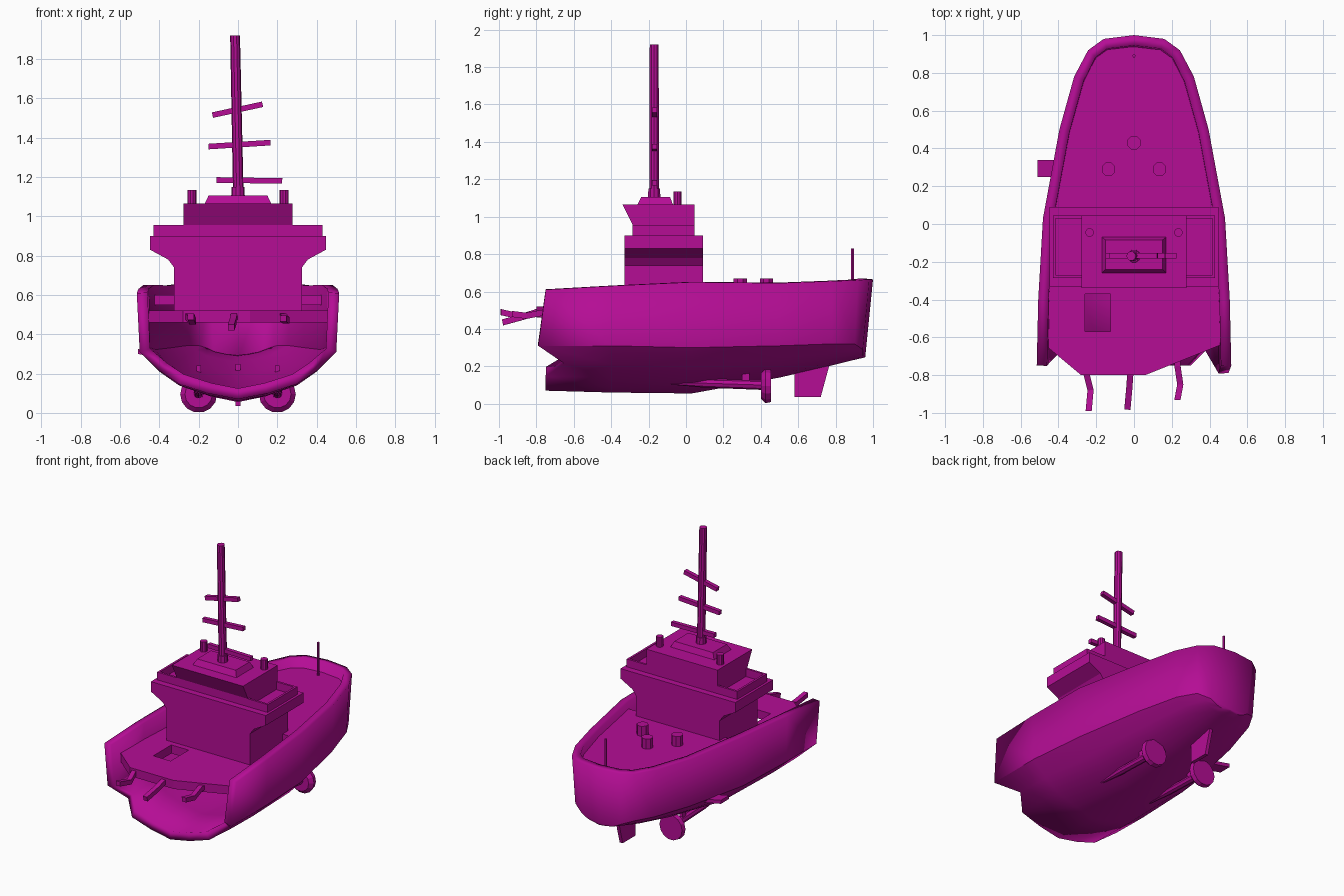
import bpy, bmesh, math
from mathutils import Vector

cube = bpy.data.objects.get("Cube")
if cube:
    bpy.data.objects.remove(cube, do_unlink=True)

paint = bpy.data.materials.new("magenta paint")
paint.use_nodes = True
COLOUR = (0.46, 0.004, 0.30, 1)
paint.diffuse_color = COLOUR
paint.node_tree.nodes["Principled BSDF"].inputs["Base Color"].default_value = COLOUR


def finish(name, bm, recalc=True, smooth=False):
    if recalc:
        bmesh.ops.recalc_face_normals(bm, faces=bm.faces)
    me = bpy.data.meshes.new(name)
    bm.to_mesh(me)
    bm.free()
    me.materials.append(paint)
    ob = bpy.data.objects.new(name, me)
    bpy.context.collection.objects.link(ob)
    if smooth:
        bpy.ops.object.select_all(action='DESELECT')
        ob.select_set(True)
        bpy.context.view_layer.objects.active = ob
        bpy.ops.object.shade_smooth_by_angle(angle=math.radians(35))
    return ob


def loft(name, rings, smooth=False):
    """Closed skin through rings of equal point count, capped at both ends."""
    bm = bmesh.new()
    vs = [[bm.verts.new(p) for p in r] for r in rings]
    n = len(vs[0])
    for a, b in zip(vs, vs[1:]):
        for i in range(n):
            bm.faces.new((a[i], a[(i + 1) % n], b[(i + 1) % n], b[i]))
    bm.faces.new(vs[0])
    bm.faces.new(vs[-1])
    return finish(name, bm, smooth=smooth)


def prism(name, outline, axis, lo, hi):
    """Extrude a 2D outline along one axis."""
    def place(p, d):
        q = list(p)
        q.insert(axis, d)
        return q
    return loft(name, [[place(p, d) for p in outline] for d in (lo, hi)])


def box(name, x0, x1, y0, y1, z0, z1):
    return prism(name, [(x0, y0), (x1, y0), (x1, y1), (x0, y1)], 2, z0, z1)


def tube(name, points, radii, sides=12, turn=0.0, smooth=False):
    """Sweep a regular polygon along a path of points."""
    pts = [Vector(p) for p in points]
    d = (pts[-1] - pts[0]).normalized()
    u = d.cross(Vector((0, 1, 0) if abs(d.y) < 0.7 else (0, 0, 1))).normalized()
    v = d.cross(u)
    ang = [2 * math.pi * i / sides + turn for i in range(sides)]
    return loft(name, [[p + r * (u * math.cos(a) + v * math.sin(a)) for a in ang]
                       for p, r in zip(pts, radii)], smooth)


# Hull stations: y, rim half width, rim z, chine half width, chine z, keel z
STATIONS = [
    (-.75, .515, .61, .50, .31, .07),
    (-.40, .507, .63, .50, .31, .06),
    (.03, .482, .65, .47, .30, .055),
    (.50, .395, .645, .38, .31, .14),
    (.78, .317, .655, .30, .32, .205),
    (.92, .243, .66, .23, .32, .235),
    (.98, .16, .665, .15, .29, .245),
    (1.0, 0, .665, 0, .265, .25)]
BILGE = [(1, 1), (.8, .6), (.6, .32), (.3, .12), (0, 0)]


def section(i, s):
    y, w, zt, wc, zc, zk = STATIONS[i]
    pts = [Vector((s * w, y, zt))]
    for fw, fz in BILGE:
        rake = -.04 * max(0, (y - .85) / .15)
        pts.append(Vector((s * wc * fw, y + rake, zk + (zc - zk) * fz)))
    if i == 0:  # ragged broken end
        pts[1].y += -.04 if s > 0 else .015
        pts[2].y += .1
    return pts


bm = bmesh.new()
for s in (1, -1):
    cols = [[bm.verts.new(p) for p in section(i, s)] for i in range(len(STATIONS))]
    for a, b in zip(cols, cols[1:]):
        for j in range(len(a) - 1):
            quad = (a[j], a[j + 1], b[j + 1], b[j])
            bm.faces.new(quad[::-1] if s < 0 else quad)
bmesh.ops.remove_doubles(bm, verts=bm.verts, dist=0.0005)
bm.normal_update()
side = max(bm.faces, key=lambda f: f.calc_center_median().x)
if side.normal.x < 0:
    bmesh.ops.reverse_faces(bm, faces=bm.faces)
hull = finish("hull", bm, recalc=False, smooth=True)
shell = hull.modifiers.new("plating", 'SOLIDIFY')
shell.thickness = .055
shell.offset = -1
hull.modifiers.move(len(hull.modifiers) - 1, 0)

# Decks
foredeck = prism("lower_deck", [(-.46, -.65), (-.28, -.8), (.06, -.8), (.46, -.64),
                                (.44, .1), (-.44, .1)], 2, .46, .52)
hatch = box("hatch_cutter", -.26, -.125, -.57, -.37, .4, .6)
hatch.hide_render = True
hatch.hide_viewport = True
cut = foredeck.modifiers.new("hatch", 'BOOLEAN')
cut.object = hatch
cut.solver = 'EXACT'
half = [(.45, .03), (.365, .5), (.285, .78), (.215, .9), (.14, .95)]
prism("raised_deck", half + [(-x, y) for x, y in half[::-1]], 2, .55, .60)

# Deckhouse with flared bridge wings
flare = [(.325, .50), (.325, .74), (.355, .78), (.447, .83), (.447, .90)]
prism("deckhouse", flare + [(-x, z) for x, z in flare[::-1]], 1, -.33, .09)
prism("wheelhouse", [(-.285, .89), (-.285, .955), (-.34, 1.065), (.045, 1.065), (.045, .89)],
      0, -.277, .277)
for s, tag in ((1, "left"), (-1, "right")):
    inner, outer = .27 * s, .43 * s
    box(tag + "_wing_outer_wall", outer - .015 * s, outer, -.285, .045, .89, .955)
    box(tag + "_wing_front_wall", inner, outer, -.285, -.27, .89, .955)
    box(tag + "_wing_back_wall", inner, outer, .03, .045, .89, .955)
    tube(tag + "_roof_funnel", [(.235 * s, -.045, 1.05), (.235 * s, -.045, 1.135)],
         (.023, .023), 10)

# Roof block, mast and crooked spars
def rect(hx, y0, y1, z):
    return [(-hx, y0, z), (hx, y0, z), (hx, y1, z), (-hx, y1, z)]

loft("roof_block", [rect(.172, -.262, -.068, 1.06), rect(.15, -.24, -.085, 1.105)])
tube("mast_collar", [(0, -.17, 1.09), (0, -.17, 1.15)], (.035, .033), 10)
tube("mast", [(.002, -.17, 1.09), (-.015, -.17, 1.92)], (.027, .025), 10, smooth=True)
for name, a, b in (("lower", (-.11, 1.185), (.225, 1.18)),
                   ("middle", (-.15, 1.355), (.165, 1.375)),
                   ("upper", (-.13, 1.515), (.125, 1.57))):
    tube(name + "_spar", [(a[0], -.168, a[1]), (b[0], -.168, b[1])], (.02, .02), 4, math.pi / 4)

# Deck vents and flagstaff
for i, (x, y) in enumerate([(0, .43), (.135, .29), (-.135, .29)]):
    tube("deck_vent_%d" % (i + 1), [(x, y, .58), (x, y, .67)], (.038, .038), 8, math.pi / 8)
tube("flagstaff", [(0, .89, .59), (0, .89, .83)], (.009, .009), 6)

# Bent broken beams under the lower deck
for i, path in enumerate([
        [(-.25, -.70, .49), (-.25, -.80, .49), (-.23, -.88, .465), (-.24, -.99, .49)],
        [(-.02, -.70, .49), (-.02, -.80, .49), (-.025, -.87, .465), (-.035, -.98, .435)],
        [(.23, -.62, .49), (.23, -.75, .49), (.245, -.85, .47), (.23, -.93, .48)]]):
    tube("bent_beam_%d" % (i + 1), path, [.023] * 4, 4, math.pi / 4)

# Running gear
for s, tag in ((1, "left"), (-1, "right")):
    x = .2 * s
    tube(tag + "_shaft", [(x, -.08, .11), (x, .1, .11), (x, .41, .1)],
         (.008, .024, .026), 8, smooth=True)
    tube(tag + "_propeller", [(x, .40, .095), (x, .425, .095), (x, .455, .095)],
         (.07, .094, .088), 14)
    box(tag + "_shaft_strut", x - .012, x + .012, .30, .34, .1, .24)
prism("rudder", [(.58, .25), (.775, .25), (.765, .2), (.72, .035), (.58, .035)], 0, -.012, .012)
prism("side_fin", [(-.51, .30), (-.36, .27), (-.36, .295), (-.51, .325)], 1, .25, .34)
